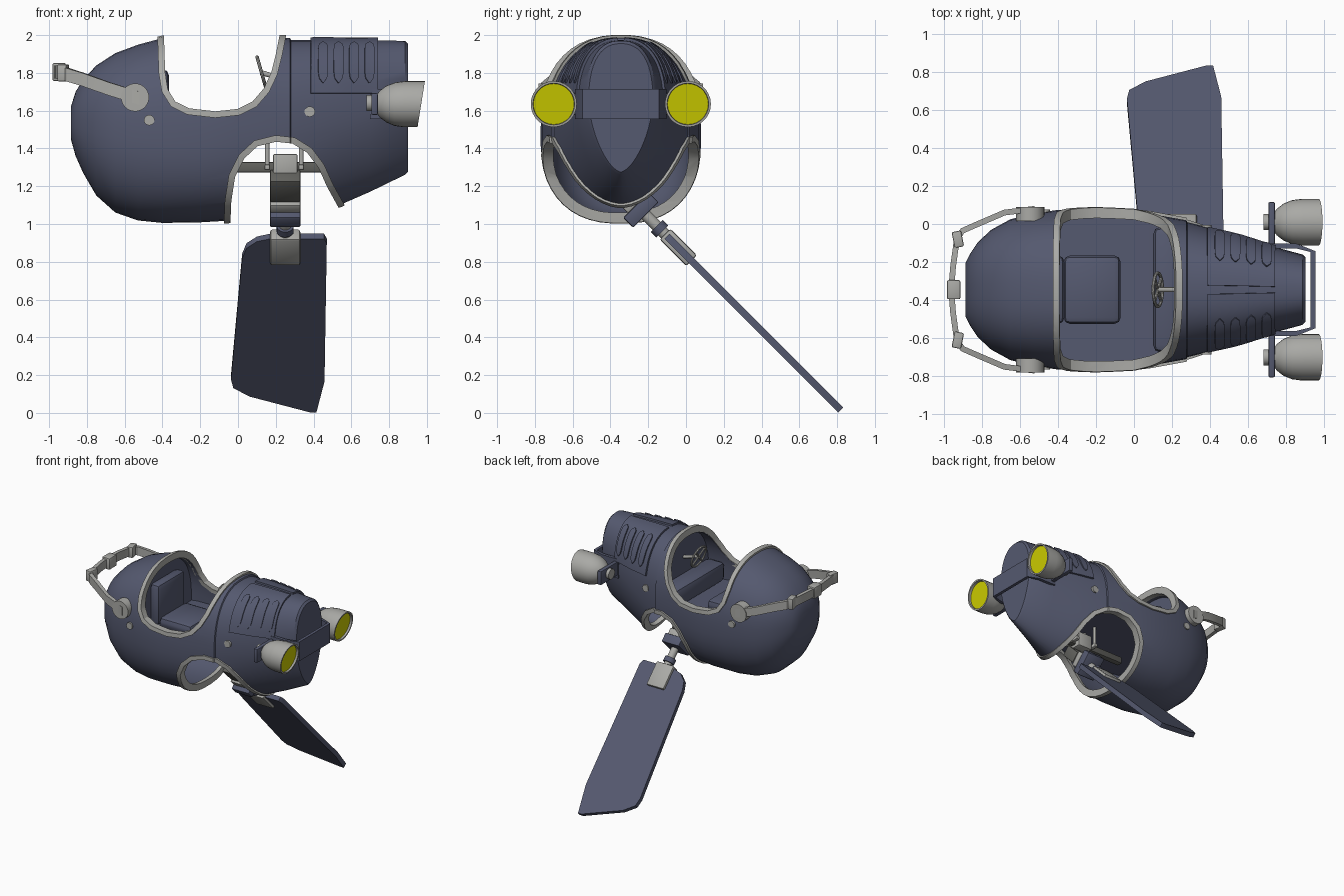
import bpy, bmesh
from math import sin, cos, pi, acos, radians
from mathutils import Matrix, Vector

if "Cube" in bpy.data.objects:
    bpy.data.objects.remove(bpy.data.objects["Cube"])

YC = -0.345          # centre plane of the vehicle
def mat(name, c):
    m = bpy.data.materials.new(name); m.diffuse_color = (*c, 1); return m
BLUE = mat("blue_paint", (0.09, 0.1, 0.16))
YELLOW = mat("yellow_glass", (0.62, 0.62, 0.0))
DARK = mat("dark_metal", (0.12, 0.12, 0.11))
GREY = mat("grey_metal", (0.4, 0.4, 0.38))

def make(name, verts, faces, m=GREY, bevel=0):
    me = bpy.data.meshes.new(name)
    me.from_pydata([tuple(v) for v in verts], [], faces)
    bm = bmesh.new(); bm.from_mesh(me)
    bmesh.ops.recalc_face_normals(bm, faces=bm.faces)
    if bevel:
        bmesh.ops.bevel(bm, geom=bm.edges[:], offset=bevel, segments=2, affect='EDGES', profile=0.5)
    bm.to_mesh(me); bm.free()
    o = bpy.data.objects.new(name, me)
    bpy.context.collection.objects.link(o)
    me.materials.append(m)
    return o

def bake(o):
    dg = bpy.context.evaluated_depsgraph_get(); dg.update()
    o.data = bpy.data.meshes.new_from_object(o.evaluated_get(dg)); o.modifiers.clear()

def solidify(o, t, offset=-1):
    s = o.modifiers.new("s", 'SOLIDIFY'); s.thickness = t; s.offset = offset
    bake(o)

def boolean(o, cutter, op):
    b = o.modifiers.new("b", 'BOOLEAN'); b.object = cutter; b.operation = op; b.solver = 'EXACT'
    bake(o)

def grid(rows, closed=True):
    n = len(rows[0])
    f = [(i*n+j, i*n+(j+1) % n, (i+1)*n+(j+1) % n, (i+1)*n+j)
         for i in range(len(rows)-1) for j in range(n if closed else n-1)]
    return [v for r in rows for v in r], f

def tube(name, rows, m=GREY):
    v, f = grid(rows); n = len(rows[0])
    return make(name, v, f + [tuple(range(n)), tuple(range(len(v)-n, len(v)))], m)

def box(name, c, s, m=GREY, bevel=0.008, M=Matrix()):
    v = [M @ Vector((c[0]+s[0]*i/2, c[1]+s[1]*j/2, c[2]+s[2]*k/2))
         for i in (-1, 1) for j in (-1, 1) for k in (-1, 1)]
    return make(name, v, [(0,1,3,2),(4,5,7,6),(0,1,5,4),(2,3,7,6),(0,2,6,4),(1,3,7,5)], m, bevel)

def rod(name, a, b, r, m=GREY, n=20):
    a, b = Vector(a), Vector(b)
    q = (b-a).to_track_quat('Z', 'Y')
    return tube(name, [[p + q @ Vector((r*cos(2*pi*i/n), r*sin(2*pi*i/n), 0)) for i in range(n)] for p in (a, b)], m)

def prism(name, prof, y0, y1, m=GREY, M=Matrix()):
    return tube(name, [[M @ Vector((x, y, z)) for x, z in prof] for y in (y0, y1)], m)

# body stations: x, bottom, top, half width, widest height, lower exponent
ST = [(-.885,1.45,1.62,.14,1.53,2.3), (-.86,1.36,1.7,.19,1.53,2.3), (-.82,1.27,1.765,.25,1.52,2.3),
      (-.75,1.15,1.84,.315,1.51,2.3), (-.65,1.06,1.905,.37,1.5,2.3), (-.53,1.018,1.95,.4,1.5,2.4),
      (-.4,1.005,1.985,.42,1.48,2.4), (-.2,1.008,2.0,.425,1.46,2.4), (0,1.02,2.0,.415,1.48,2.4),
      (.275,1.035,1.985,.365,1.5,2.2), (.28,1.04,1.975,.355,1.51,2.2), (.54,1.1,1.975,.29,1.57,1.9),
      (.7,1.17,1.973,.235,1.61,1.75), (.885,1.26,1.97,.185,1.65,1.6), (.9,1.275,1.955,.17,1.65,1.6)]

def station(x):
    for a, b in zip(ST, ST[1:]):
        if x <= b[0]:
            f = (x-a[0])/(b[0]-a[0]); return [p+(q-p)*f for p, q in zip(a, b)]
    return ST[-1]

def surf(x, t, g=0):
    _, zb, zt, w, zc, nb = station(x)
    c, s = cos(t), sin(t)
    n = 2.4 if c > 0 else nb
    h = zt-zc+g if c > 0 else zc-zb+g
    sg = lambda v: (1 if v > 0 else -1)*abs(v)**(2/n)
    return Vector((x, YC+(w+g)*sg(s), zc+h*sg(c)))

def angle_at(x, z):
    _, zb, zt, w, zc, nb = station(x)
    return acos(max(0, min(1, (z-zc)/(zt-zc)))**1.2)

def loft(name, xs, g=0, zmin=0, m=BLUE):
    rows = [[surf(x, 2*pi*(i+.5)/48, g) for i in range(48)] for x in xs]
    for r in rows:
        for v in r: v.z = max(v.z, zmin)
    return tube(name, rows, m)

# openings: cockpit above, leg arch below
COCK = [(-.395,2.2),(-.395,1.95),(-.39,1.8),(-.375,1.71),(-.335,1.645),(-.26,1.608),(-.12,1.592),(0,1.605),
        (.08,1.645),(.14,1.715),(.18,1.8),(.205,1.9),(.225,2.0),(.24,2.2)]
ARCH = [(-.045,.85),(-.045,1.0),(-.04,1.12),(-.02,1.25),(.03,1.35),(.1,1.415),(.2,1.44),(.29,1.43),
        (.37,1.38),(.43,1.3),(.475,1.2),(.53,1.1),(.65,.88)]
def offset(p, d):
    out = []
    for i, (x, z) in enumerate(p):
        a, b = p[max(i-1, 0)], p[min(i+1, len(p)-1)]
        t = Vector((b[0]-a[0], b[1]-a[1])).normalized()
        out.append((x+t.y*d, z-t.x*d))
    return out

shell_xs = [s[0] for s in ST]
body = loft("body_shell", shell_xs); solidify(body, .025)
tub = loft("cockpit_tub", [-.46, -.4, -.2, 0, .15, .27], -.028, 1.46); solidify(tub, .012)
for label, prof, d in (("cockpit_rim", COCK, .03), ("arch_rim", ARCH, -.03)):
    cut = prism("cutter", prof, -1.2, .6)
    boolean(body, cut, 'DIFFERENCE')
    if prof is COCK: boolean(tub, cut, 'DIFFERENCE')
    band = prism("band", offset(prof, -d*.15) + offset(prof, d)[::-1], -1.2, .6)
    rim = loft(label, shell_xs, .014, m=GREY); solidify(rim, .055)
    boolean(rim, band, 'INTERSECT')
    for o in (cut, band): bpy.data.objects.remove(o)

# raised hood panels with louvres
def patch(name, x0, x1, z0, z1, side, g, t, m=BLUE, rounded=False):
    rows = []
    for j in range(13):
        v = j/12
        k = (max(.0, 1-abs(2*v-1)**5)**.5*.9+.1) if rounded else 1
        row = []
        for i in range(7):
            x = (x0+x1)/2 + (x1-x0)*(i/6-.5)*k
            a = angle_at(x, z0); b = angle_at(x, z1) if z1 else .04
            row.append(surf(x, side*(a+(b-a)*v), g))
        rows.append(row)
    v, f = grid(rows, False)
    o = make(name, v, f, m); solidify(o, t, 0)
for s in (-1, 1):
    patch("hood_panel", .385, .74, 1.69, None, s, .006, .016)
    for i in range(4):
        x = .45+.082*i
        patch("louvre", x-.026, x+.026, 1.74, 1.945, s, .016, .014, rounded=True)

# headlamps, brackets, side studs, strap discs
LAMP = [(.735,.001),(.735,.05),(.75,.07),(.785,.097),(.83,.115),(.88,.122),(.97,.122),(.97,.11),(.945,.108)]
def ring(x, r, y):
    return [Vector((x+.16*r*cos(a)*max(0, (x-.8)/.17), y+r*sin(a), 1.635+r*cos(a)))
            for a in [2*pi*i/28 for i in range(28)]]
for s in (-1, 1):
    y = YC+s*.355
    tube("headlamp", [ring(x, r, y) for x, r in LAMP])
    tube("lamp_glass", [ring(x, .108, y) for x in (.946, .952)], YELLOW)
    rod("lamp_knob", (.68, y, 1.64), (.71, y, 1.64), .042)
    box("lamp_bracket", (.723, YC+s*.34, 1.635), (.035, .24, .115), BLUE)
    for x, z in ((-.47, 1.55), (.38, 1.595)):
        p = surf(x, s*angle_at(x, z))
        rod("side_stud", (x, p.y-s*.02, z), (x, p.y+s*.012, z), .028)
    rod("strap_disc", (-.545, YC+s*.36, 1.67), (-.545, YC+s*.435, 1.67), .074, n=32)

def ribbon(name, half, h, t, m):
    path = [Vector((x, YC+y, z)) for x, y, z in half] + [Vector((x, YC-y, z)) for x, y, z in half[::-1]]
    rows = []
    for i, p in enumerate(path):
        d = path[min(i+1, len(path)-1)]-path[max(i-1, 0)]
        n = Vector((d.y, -d.x, 0)).normalized()*t/2
        u = Vector((0, 0, h/2))
        rows.append([p+n+u, p-n+u, p-n-u, p+n-u])
    return tube(name, rows, m)
ribbon("nose_strap", [(.7,.23,1.635),(.85,.23,1.635),(.94,.2,1.635)], .16, .025, BLUE)
ribbon("head_strap", [(-.52,.425,1.665),(-.68,.405,1.715),(-.82,.345,1.765),(-.9,.31,1.79),
                      (-.93,.265,1.8),(-.95,.12,1.805),(-.958,.02,1.805)], .07, .03, GREY)
box("strap_buckle", (-.947, YC, 1.805), (.07, .1, .095))
for s in (-1, 1):
    R = Matrix.Translation((-.925, YC+s*.265, 1.8)) @ Matrix.Rotation(-s*-.2, 4, 'Z')
    box("strap_clip", (0, 0, 0), (.05, .085, .09), M=R)

# cockpit: seat, dash, steering wheel
box("seat_cushion", (-.22, YC, 1.515), (.3, .36, .09), BLUE, .035)
box("seat_back", (-.41, YC, 1.65), (.09, .36, .34), BLUE, .035)
box("dashboard", (.185, YC, 1.56), (.17, .66, .16), BLUE, .04)
tilt = Matrix.Translation((.125, YC, 1.8)) @ Matrix.Rotation(radians(74), 4, 'Y')
rows = [[tilt @ Vector(((.088+.009*cos(b))*cos(a), (.088+.009*cos(b))*sin(a), .009*sin(b)))
         for b in [2*pi*j/8 for j in range(8)]] for a in [2*pi*i/32 for i in range(33)]]
make("steering_wheel", *grid(rows))
for i in range(4):
    a = pi/4+i*pi/2
    rod("wheel_spoke", tilt @ Vector((0, 0, 0)), tilt @ Vector((.088*cos(a), .088*sin(a), 0)), .008, n=8)
rod("steering_column", (.12, YC, 1.802), (.27, YC, 1.76), .013)

# leg mount frame under the cockpit
box("frame_bar", (.22, YC, 1.3), (.74, .05, .055), DARK)
box("pivot_block", (.25, YC, 1.31), (.13, .13, .12))
for x in (.155, .335):
    for s in (-1, 1):
        rod("frame_post", (x, YC+s*.06, 1.29), (x, YC+s*.06, 1.47), .012)
    box("frame_cross", (x, YC, 1.3), (.03, .16, .03))

# tilted leg: local -z runs along the paddle, local y is its thickness
L = Matrix.Translation((.25, YC, 1.18)) @ Matrix.Rotation(radians(45), 4, 'X')
box("hip_link", (0, 0, .03), (.16, .09, .16), DARK, M=L)
box("hip_block", (0, 0, -.15), (.16, .19, .075), BLUE, M=L)
box("hip_plate", (0, 0, -.085), (.16, .12, .06), M=L)
rod("leg_neck", L @ Vector((0, 0, -.16)), L @ Vector((0, 0, -.36)), .03)
rod("neck_collar", L @ Vector((0, 0, -.27)), L @ Vector((0, 0, -.31)), .045, BLUE)
box("paddle_clamp", (0, 0, -.43), (.16, .08, .2), bevel=.012, M=L)
FIN = [(.1,.92),(.17,.935),(.455,.935),(.47,.91),(.458,.18),(.415,.015),(.385,.015),(.06,.1),
       (-.025,.145),(-.037,.19),(.022,.83),(.045,.885)]
fin = prism("paddle", [(x-.25, (z-1.18)/.7071) for x, z in FIN], -.019, .019, BLUE, L)

# smooth shading with sharp edges kept
for o in bpy.data.objects:
    bpy.ops.object.select_all(action='DESELECT')
    o.select_set(True); bpy.context.view_layer.objects.active = o
    bpy.ops.object.shade_smooth_by_angle(angle=radians(32))

for m in bpy.data.materials:
    if m.users and not m.is_grease_pencil:
        m.use_nodes = True
        m.node_tree.nodes["Principled BSDF"].inputs["Base Color"].default_value = m.diffuse_color
